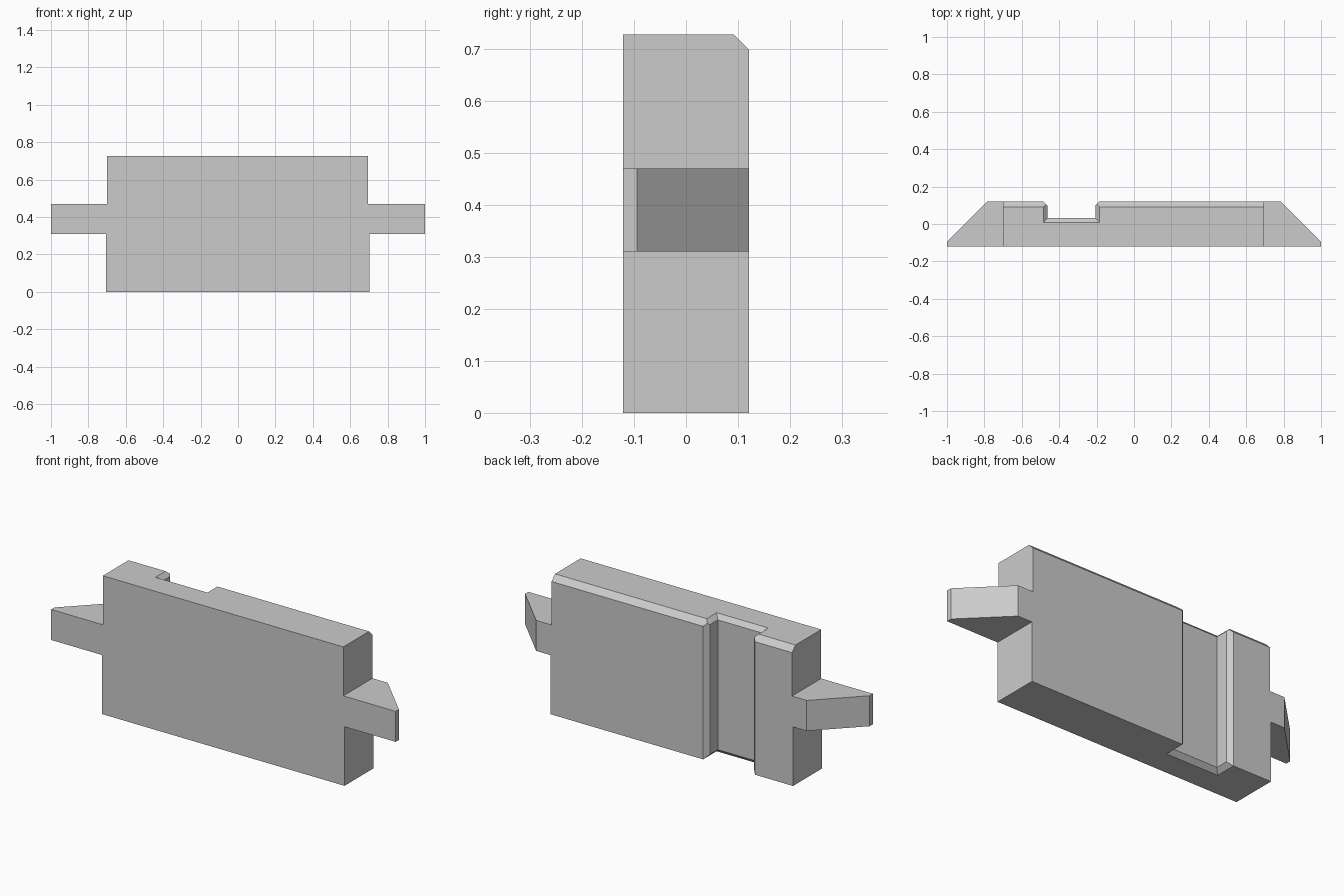
import bpy, bmesh
from mathutils import Vector

if "Cube" in bpy.data.objects:
    bpy.data.objects.remove(bpy.data.objects["Cube"], do_unlink=True)

HEIGHT, BACK, BEVEL = 0.727, 0.121, 0.023
SLOT_LEFT, SLOT_RIGHT, SLOT_FLOOR = -0.462, -0.207, 0.032

grey = bpy.data.materials.new("plain grey")
grey.use_nodes = True
grey.diffuse_color = (0.6, 0.6, 0.6, 1)
grey.node_tree.nodes["Principled BSDF"].inputs["Base Color"].default_value = (0.6, 0.6, 0.6, 1)


def loft(sections):
    """Closed solid through equal-length rings of points."""
    bm = bmesh.new()
    rings = [[bm.verts.new(p) for p in ring] for ring in sections]
    for a, b in zip(rings, rings[1:]):
        for i in range(len(a)):
            j = (i + 1) % len(a)
            bm.faces.new((a[i], a[j], b[j], b[i]))
    bm.faces.new(rings[0])
    bm.faces.new(rings[-1])
    bmesh.ops.recalc_face_normals(bm, faces=bm.faces)
    return bm


def slice_off(bm, point, normal):
    """Cut away everything on the normal's side and cap the cut."""
    cut = bmesh.ops.bisect_plane(bm, geom=bm.verts[:] + bm.edges[:] + bm.faces[:],
                                 plane_co=Vector(point), plane_no=Vector(normal),
                                 clear_outer=True)
    edges = [e for e in cut["geom_cut"] if isinstance(e, bmesh.types.BMEdge)]
    bmesh.ops.contextual_create(bm, geom=edges)
    bmesh.ops.recalc_face_normals(bm, faces=bm.faces)


def add_object(name, bm):
    mesh = bpy.data.meshes.new(name)
    bm.to_mesh(mesh)
    bm.free()
    mesh.materials.append(grey)
    obj = bpy.data.objects.new(name, mesh)
    bpy.context.collection.objects.link(obj)
    return obj


# Block with a tongue at each end, from its front outline
outline = [(-0.706, 0), (0.703, 0), (0.703, 0.31), (1, 0.31), (1, 0.47), (0.696, 0.47),
           (0.696, HEIGHT), (-0.70, HEIGHT), (-0.70, 0.47), (-1, 0.47), (-1, 0.31),
           (-0.706, 0.31)]
bm = loft([[(x, y, z) for x, z in outline] for y in (-BACK, BACK)])

# Sloping tongue backs and the bevel along the top back edge
for side in (-1, 1):
    slice_off(bm, (side, -0.094, 0), (side, 1, 0))
slice_off(bm, (0, BACK, HEIGHT - 0.029), (0, 1, 1))
block = add_object("block_with_tongues", bm)


# Slot down the back, flaring at the top and bottom rims
def slot_section(z, flare):
    left, right, floor = SLOT_LEFT - flare, SLOT_RIGHT + flare, SLOT_FLOOR - flare
    return [(left, floor, z), (right, floor, z), (right, 0.3, z), (left, 0.3, z)]


slot = add_object("slot_cutter", loft([
    slot_section(-BEVEL, 2 * BEVEL), slot_section(BEVEL, 0),
    slot_section(HEIGHT - BEVEL, 0), slot_section(HEIGHT + BEVEL, 2 * BEVEL)]))


# Bevels on the slot's long edges
def mouth_section(z):
    inner, outer = BACK - BEVEL, BACK + BEVEL
    return [(SLOT_LEFT, inner, z), (SLOT_RIGHT, inner, z),
            (SLOT_RIGHT + 2 * BEVEL, outer, z), (SLOT_LEFT - 2 * BEVEL, outer, z)]


mouth = add_object("slot_mouth_cutter", loft([mouth_section(-0.1), mouth_section(HEIGHT + 0.1)]))

for cutter in (slot, mouth):
    mod = block.modifiers.new(cutter.name, "BOOLEAN")
    mod.operation = "DIFFERENCE"
    mod.solver = "EXACT"
    mod.object = cutter
    cutter.hide_render = True
    cutter.hide_set(True)
